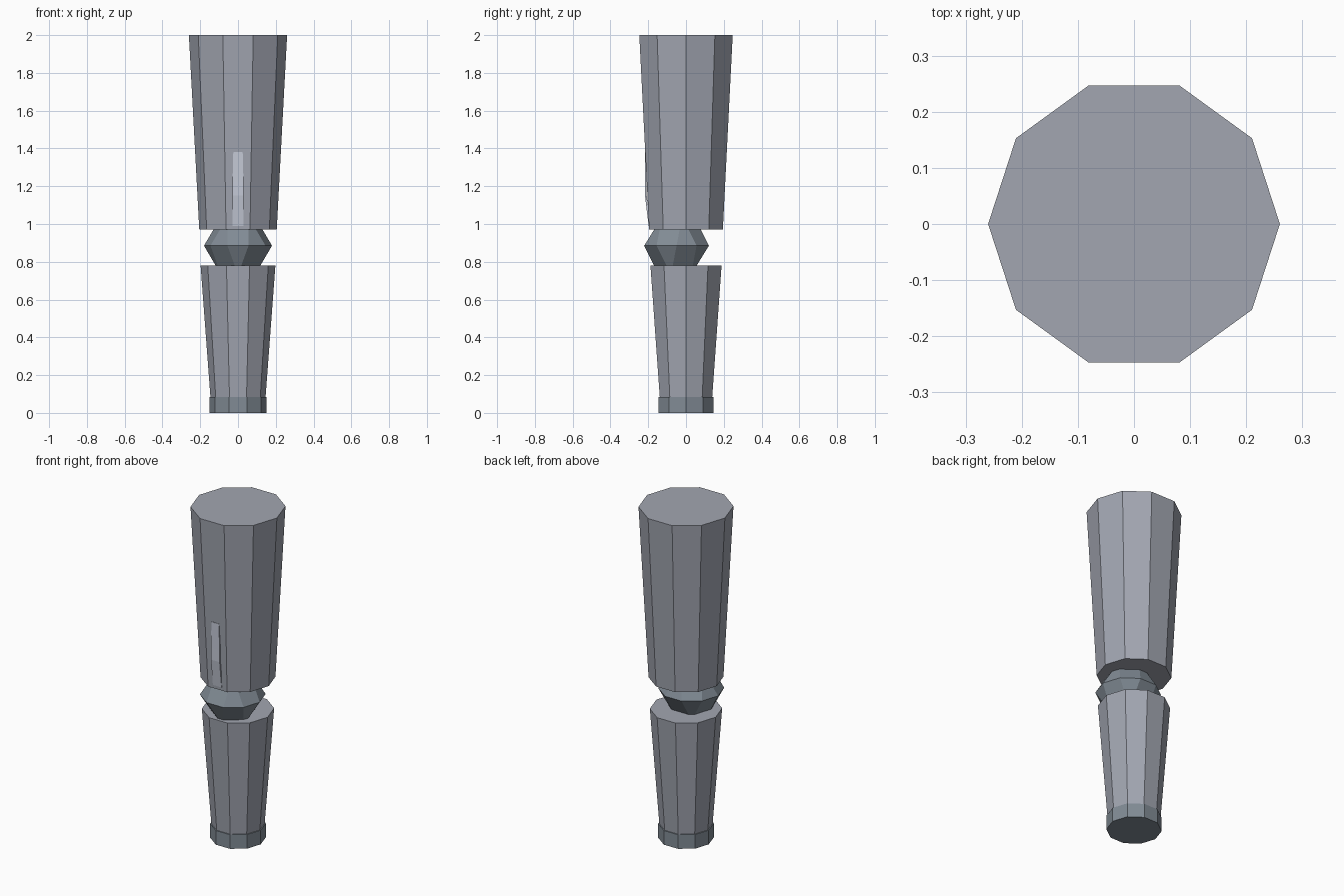
import bpy, bmesh
from math import cos, sin, radians
from mathutils import Vector

cube = bpy.data.objects.get("Cube")
if cube:
    bpy.data.objects.remove(cube)


def material(name, rgb):
    mat = bpy.data.materials.new(name)
    mat.use_nodes = True
    mat.diffuse_color = (*rgb, 1)
    mat.node_tree.nodes["Principled BSDF"].inputs["Base Color"].default_value = (*rgb, 1)
    return mat


def add_object(name, bm, mat):
    bmesh.ops.recalc_face_normals(bm, faces=bm.faces)
    mesh = bpy.data.meshes.new(name)
    bm.to_mesh(mesh)
    bm.free()
    mesh.materials.append(mat)
    obj = bpy.data.objects.new(name, mesh)
    bpy.context.collection.objects.link(obj)
    return obj


def ring(bm, radius, z, sides=10, turn=0):
    step = 360 / sides
    return [bm.verts.new((radius * cos(radians(turn + i * step)),
                          radius * sin(radians(turn + i * step)), z))
            for i in range(sides)]


def tapered_prism(name, bottom, top, z0, z1, mat):
    bm = bmesh.new()
    low, high = ring(bm, bottom, z0), ring(bm, top, z1)
    bm.faces.new(low)
    bm.faces.new(high)
    for i in range(len(low)):
        j = (i + 1) % len(low)
        bm.faces.new((low[i], low[j], high[j], high[i]))
    return add_object(name, bm, mat)


shell = material("shell grey", (0.36, 0.38, 0.44))
joint = material("joint slate", (0.22, 0.26, 0.30))
light = material("pale panel", (0.56, 0.59, 0.68))

# Limb segments and ankle cuff
tapered_prism("upper_leg", 0.205, 0.26, 0.97, 2.0, shell)
tapered_prism("lower_leg", 0.146, 0.198, 0.085, 0.78, shell)
tapered_prism("ankle_cuff", 0.152, 0.152, 0.0, 0.085, joint)

# Faceted knee ball: ten-sided belt with five-sided caps
bm = bmesh.new()
R = 0.18
ring(bm, R, 0)
ring(bm, R * 0.526, R * 0.851, 5, 18)
ring(bm, R * 0.526, -R * 0.851, 5, 54)
bmesh.ops.convex_hull(bm, input=bm.verts)
bmesh.ops.dissolve_limit(bm, angle_limit=radians(2), verts=bm.verts, edges=bm.edges)
knee = add_object("knee_joint", bm, joint)
knee.location = (0, -0.05, 0.885)

# Slim raised strip on the front of the upper leg: (half width, y, z)
bm = bmesh.new()
rows = []
for half, y, z in [(0.029, -0.198, 0.99), (0.029, -0.217, 1.15),
                   (0.029, -0.217, 1.22), (0.025, -0.218, 1.38)]:
    rows.append([bm.verts.new((s * half, y + d, z))
                 for s, d in ((-1, 0), (1, 0), (1, 0.009), (-1, 0.009))])
for a, b in zip(rows, rows[1:]):
    for i in range(4):
        j = (i + 1) % 4
        bm.faces.new((a[i], a[j], b[j], b[i]))
bm.faces.new(rows[0])
bm.faces.new(rows[-1])
add_object("front_strip", bm, light)
